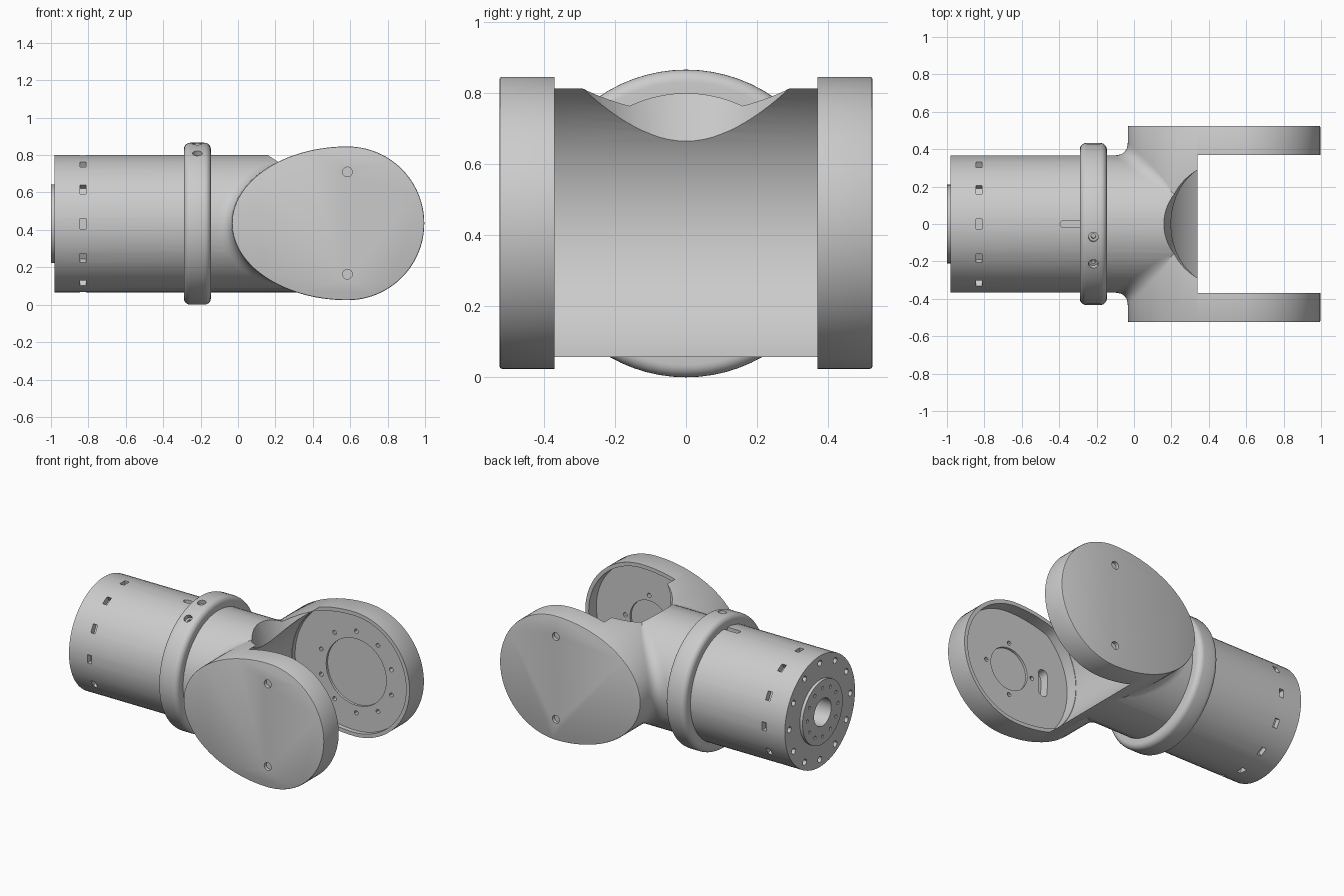
import bpy, bmesh
from math import sin, cos, pi, sqrt, radians
from mathutils import Matrix

if "Cube" in bpy.data.objects:
    bpy.data.objects.remove(bpy.data.objects["Cube"])

ZC, R = 0.433, 0.367            # barrel axis height and radius
PX, PZ = 0.585, 0.435           # fork pivot
AX_X = Matrix(((0, 0, 1, 0), (1, 0, 0, 0), (0, 1, 0, 0), (0, 0, 0, 1)))   # (u,v,w) -> y,z,x
AX_Y = Matrix(((1, 0, 0, 0), (0, 0, 1, 0), (0, 1, 0, 0), (0, 0, 0, 1)))   # (u,v,w) -> x,z,y


def circle(u, v, r, n=32):
    return [(u + r * cos(2 * pi * i / n), v + r * sin(2 * pi * i / n)) for i in range(n)]


def egg(left, r, limit=9, n=96):
    pts = []
    for i in range(n):
        c, s = cos(2 * pi * i / n), sin(2 * pi * i / n)
        a = r if c > 0 else left
        d = min(limit, 1 / sqrt((c / a) ** 2 + (s / r) ** 2))
        pts.append((PX + d * c, PZ + d * s))
    return pts


def prism(bm, pts, lo, hi, m):
    a = [bm.verts.new(m @ Matrix.Translation((u, v, lo)).translation) for u, v in pts]
    b = [bm.verts.new(m @ Matrix.Translation((u, v, hi)).translation) for u, v in pts]
    n = len(pts)
    faces = [bm.faces.new(a[::-1]), bm.faces.new(b)]
    faces += [bm.faces.new((a[i], a[(i + 1) % n], b[(i + 1) % n], b[i])) for i in range(n)]
    bmesh.ops.recalc_face_normals(bm, faces=faces)


def make(name, bm):
    me = bpy.data.meshes.new(name)
    bm.to_mesh(me)
    bm.free()
    ob = bpy.data.objects.new(name, me)
    bpy.context.collection.objects.link(ob)
    return ob


def boolean(ob, bm, op='DIFFERENCE'):
    tool = make("cutter", bm)
    tool.hide_render = True
    mod = ob.modifiers.new("bool", 'BOOLEAN')
    mod.operation, mod.solver, mod.object = op, 'EXACT', tool
    bpy.context.view_layer.objects.active = ob
    bpy.ops.object.modifier_apply(modifier=mod.name)
    bpy.data.objects.remove(tool)


def smooth(ob):
    bpy.ops.object.select_all(action='DESELECT')
    ob.select_set(True)
    bpy.context.view_layer.objects.active = ob
    bpy.ops.object.shade_smooth_by_angle(angle=radians(30))


def around(angle):               # turn about the barrel axis
    c = Matrix.Translation((0, 0, ZC))
    return c @ Matrix.Rotation(angle, 4, 'X')


# Barrel with end flange
bm = bmesh.new()
prism(bm, circle(0, ZC, R, 72), -0.98, 0.5, AX_X)
body = make("fork_body", bm)
bm = bmesh.new()
prism(bm, circle(0, ZC, 0.21, 48), -1.0, -0.9, AX_X)
boolean(body, bm, 'UNION')

# Egg-shaped fork block
bm = bmesh.new()
prism(bm, egg(0.618, 0.411), -0.525, 0.525, AX_Y)
rim = [e for e in bm.edges if abs(e.verts[0].co.y - e.verts[1].co.y) < 0.01]
bmesh.ops.bevel(bm, geom=rim, offset=0.007, segments=2, affect='EDGES', profile=0.5)
boolean(body, bm, 'UNION')

# Slot between the ears, with a concave back wall
arc = [(PX + 0.45 * cos(radians(a)), PZ + 0.45 * sin(radians(a))) for a in range(90, 271, 4)]
bm = bmesh.new()
prism(bm, arc + [(1.3, PZ - 0.45), (1.3, PZ + 0.45)], -0.37, 0.37, AX_Y)
boolean(body, bm)

# Conical scallop on the top
bm = bmesh.new()
bmesh.ops.create_cone(bm, cap_ends=True, segments=72, radius1=0.245, radius2=0.345, depth=0.35,
                      matrix=Matrix.Translation((0.476, 0, 0.725)))
boolean(body, bm)

# Pockets in the inner ear faces
bm = bmesh.new()
prism(bm, egg(0.59, 0.386, 0.447), 0.35, 0.40, AX_Y)
prism(bm, egg(0.59, 0.386, 0.447), -0.45, -0.35, AX_Y)
boolean(body, bm)

# Ear details: seats, bolt circles, cable slot, outer screws
bm = bmesh.new()
prism(bm, circle(PX, PZ, 0.22, 48), 0.38, 0.415, AX_Y)
prism(bm, circle(PX, PZ, 0.14, 40), -0.465, -0.43, AX_Y)
for i in range(10):
    a = 2 * pi * (i + 0.5) / 10
    prism(bm, circle(PX + 0.27 * cos(a), PZ + 0.27 * sin(a), 0.014, 12), 0.38, 0.44, AX_Y)
for i in range(4):
    a = pi * i / 2
    prism(bm, circle(PX + 0.175 * cos(a), PZ + 0.175 * sin(a), 0.014, 12), -0.49, -0.43, AX_Y)
oblong = [(0.325 + 0.035 * cos(pi * i / 10), PZ + (0.055 if i <= 10 else -0.055) + 0.035 * sin(pi * i / 10))
          for i in list(range(11)) + list(range(11, 20))]
prism(bm, oblong, -0.51, -0.42, AX_Y)
for side in (1, -1):
    for z in (0.71, 0.163):
        lo, hi = sorted((side * 0.503, side * 0.54))
        prism(bm, circle(PX, z, 0.026, 16), lo, hi, AX_Y)
boolean(body, bm)

# Barrel details: nut slots, end holes, bore, key groove
bm = bmesh.new()
for i in range(12):
    m = around(i * pi / 6)
    bmesh.ops.create_cube(bm, size=1, matrix=m @ Matrix.Translation((-0.83, 0, 0.37))
                          @ Matrix.Diagonal((0.032, 0.055, 0.08, 1)))
    a = i * pi / 6
    prism(bm, circle(0.318 * sin(a), ZC + 0.318 * cos(a), 0.02, 12), -1.0, -0.93, AX_X)
    prism(bm, circle(0.16 * sin(a), ZC + 0.16 * cos(a), 0.011, 10), -1.02, -0.96, AX_X)
prism(bm, circle(0, ZC, 0.09, 40), -1.05, -0.6, AX_X)
groove = [(x + 0.018 * cos(pi / 2 + pi * (k + j / 8)), 0.018 * sin(pi / 2 + pi * (k + j / 8)))
          for k, x in enumerate((-0.377, -0.27)) for j in range(9)]
prism(bm, groove, 0.765, 0.85, Matrix())
boolean(body, bm)
smooth(body)

# Blend between barrel and ears
bm = bmesh.new()
N, K, T = 40, 7, radians(51)
for s in (1, -1):
    grid = []
    for i in range(N + 1):
        t = T * (2 * i / N - 1)
        x, z = PX - 0.618 * cos(t), PZ + 0.411 * sin(t)
        nx, nz = -0.411 * cos(t), 0.618 * sin(t)
        l = sqrt(nx * nx + nz * nz)
        d = 0.072 * sqrt(max(0.004, cos(t / T * pi / 2)))
        y = sqrt(R * R - (z - ZC) ** 2)
        bx, bz = x + nx / l * d, z + nz / l * d
        by = sqrt(max(0, R * R - (bz - ZC) ** 2))
        row = []
        for k in range(K + 1):
            u = k / K
            w = ((1 - u) ** 2, 2 * u * (1 - u), u * u)
            row.append(bm.verts.new((w[0] * x + w[1] * x + w[2] * bx,
                                     s * (w[0] * (y + d) + w[1] * y + w[2] * by),
                                     w[0] * z + w[1] * z + w[2] * bz)))
        grid.append(row)
    for i in range(N):
        for k in range(K):
            f = bm.faces.new((grid[i][k], grid[i + 1][k], grid[i + 1][k + 1], grid[i][k + 1]))
            f.normal_update()
            if -f.normal.x + s * f.normal.y < 0:
                f.normal_flip()
smooth(make("ear_blend", bm))

# Collar ring with rounded edges
prof = [(-0.29, 0.35)]
for cx, a0 in ((-0.255, 180), (-0.18, 90)):
    prof += [(cx + 0.035 * cos(radians(a0 - 15 * i)), 0.398 + 0.035 * sin(radians(a0 - 15 * i))) for i in range(7)]
prof.append((-0.145, 0.35))
bm = bmesh.new()
n = 72
rings = [[bm.verts.new((x, r * sin(2 * pi * i / n), ZC + r * cos(2 * pi * i / n))) for x, r in prof] for i in range(n)]
for i in range(n):
    for j in range(len(prof)):
        p, q, k = rings[i], rings[(i + 1) % n], (j + 1) % len(prof)
        bm.faces.new((p[j], p[k], q[k], q[j]))
bmesh.ops.recalc_face_normals(bm, faces=bm.faces)
collar = make("collar_ring", bm)

# Screw holes in the collar
bm = bmesh.new()
for a in (9.3, 29.5):
    prism(bm, circle(-0.217, 0, 0.026, 20), 0.405, 0.46, around(radians(a)))
boolean(collar, bm)
bm = bmesh.new()
for a in (9.3, 29.5):
    prism(bm, circle(-0.217, 0, 0.013, 12), 0.38, 0.42, around(radians(a)))
boolean(collar, bm)
smooth(collar)
